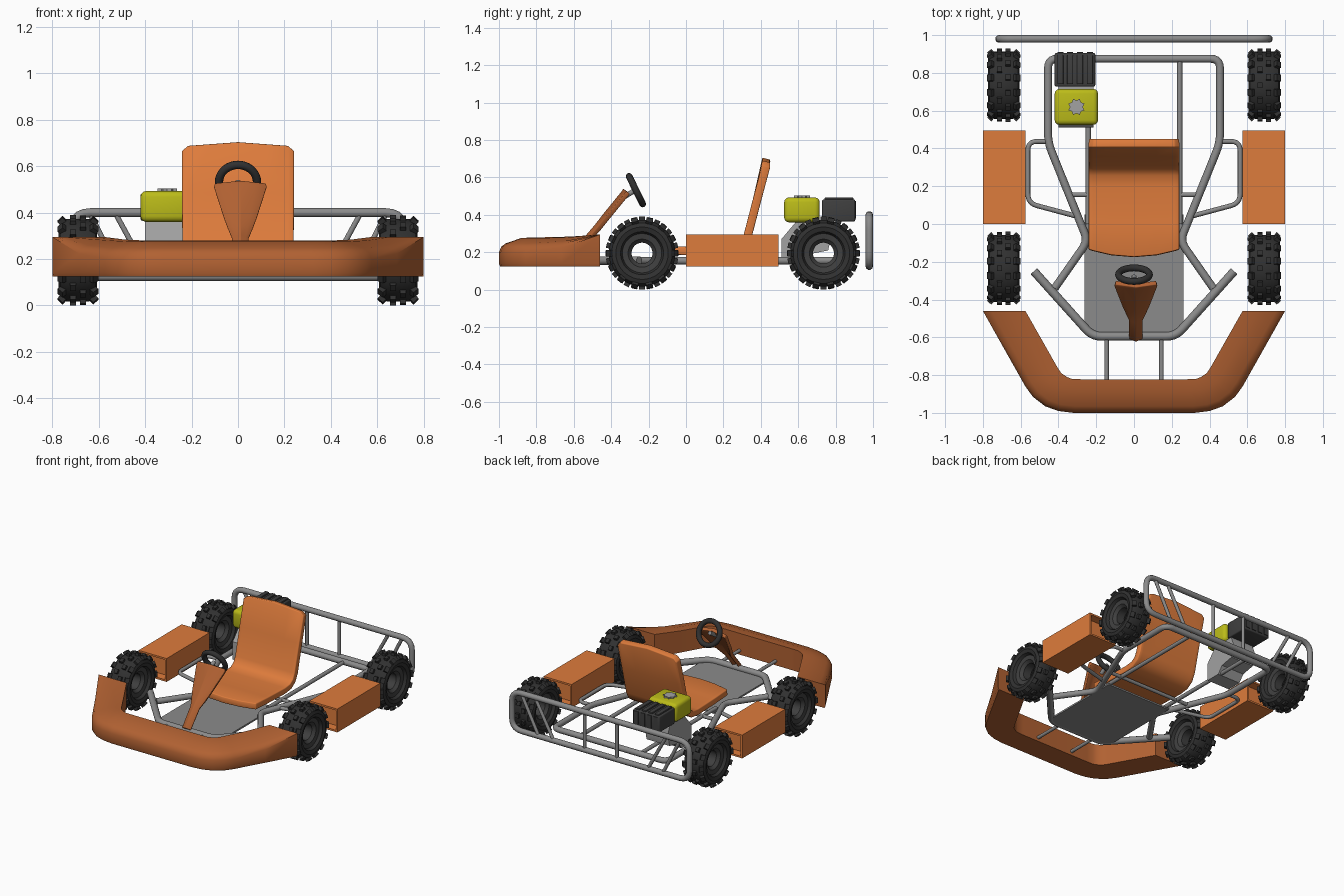
import bpy, bmesh, math
from mathutils import Vector, Matrix

if "Cube" in bpy.data.objects:
    bpy.data.objects.remove(bpy.data.objects["Cube"])


def mat(name, r, g, b):
    m = bpy.data.materials.new(name)
    m.diffuse_color = (r, g, b, 1)
    m.use_nodes = True
    m.node_tree.nodes["Principled BSDF"].inputs["Base Color"].default_value = m.diffuse_color
    return m


ORANGE = mat("orange", .73, .2, .045)
RUST = mat("dark orange", .44, .12, .032)
YELLOW = mat("yellow", .5, .5, .01)
GREY = mat("frame grey", .26, .26, .26)
LIGHT = mat("engine grey", .36, .36, .36)
TYRE = mat("tyre black", .03, .03, .03)
RIM = mat("rim black", .05, .05, .05)


def finish(bm, name, *mats, angle=40):
    bmesh.ops.recalc_face_normals(bm, faces=bm.faces)
    me = bpy.data.meshes.new(name)
    bm.to_mesh(me)
    bm.free()
    ob = bpy.data.objects.new(name, me)
    bpy.context.collection.objects.link(ob)
    for m in mats:
        me.materials.append(m)
    smooth(ob, angle)
    return ob


def smooth(ob, angle=40):
    bpy.ops.object.select_all(action='DESELECT')
    ob.select_set(True)
    bpy.context.view_layer.objects.active = ob
    bpy.ops.object.shade_smooth_by_angle(angle=math.radians(angle))


def add_box(bm, lo, hi, bevel=0):
    lo, hi = Vector(lo), Vector(hi)
    size = hi - lo
    vs = bmesh.ops.create_cube(bm, size=1, matrix=Matrix.Translation((lo + hi) / 2) @ Matrix.Diagonal((*size, 1)))['verts']
    if bevel:
        edges = list({e for v in vs for e in v.link_edges})
        bmesh.ops.bevel(bm, geom=edges, offset=bevel, segments=3, affect='EDGES', profile=.5)


def box(name, lo, hi, m, bevel=0):
    bm = bmesh.new()
    add_box(bm, lo, hi, bevel)
    return finish(bm, name, m)


def prism(name, pts, vec, m):
    bm = bmesh.new()
    f = bm.faces.new([bm.verts.new(p) for p in pts])
    ext = bmesh.ops.extrude_face_region(bm, geom=[f])['geom']
    bmesh.ops.translate(bm, vec=vec, verts=[v for v in ext if isinstance(v, bmesh.types.BMVert)])
    return finish(bm, name, m)


def loft(name, rows, m, closed=False):
    """Skin rows of points; closed rows make a solid with end caps."""
    bm = bmesh.new()
    rv = [[bm.verts.new(p) for p in r] for r in rows]
    n = len(rows[0])
    for a, b in zip(rv, rv[1:]):
        for i in range(n if closed else n - 1):
            j = (i + 1) % n
            bm.faces.new((a[i], a[j], b[j], b[i]))
    if closed:
        bm.faces.new(rv[0])
        bm.faces.new(rv[-1])
    return finish(bm, name, m)


def tube(name, pts, r, m=GREY, fillet=.05, cyclic=False):
    pts = [Vector(p) for p in pts]
    out, n = [], len(pts)
    for i, p in enumerate(pts):
        if not cyclic and i in (0, n - 1):
            out.append(p)
            continue
        a, b = pts[i - 1] - p, pts[(i + 1) % n] - p
        d = min(fillet, a.length * .45, b.length * .45)
        a, b = p + a.normalized() * d, p + b.normalized() * d
        for k in range(6):
            t = k / 5
            out.append(a * (1 - t) ** 2 + p * 2 * t * (1 - t) + b * t * t)
    cu = bpy.data.curves.new(name, 'CURVE')
    cu.dimensions = '3D'
    cu.bevel_depth, cu.bevel_resolution, cu.use_fill_caps = r, 3, True
    sp = cu.splines.new('POLY')
    sp.points.add(len(out) - 1)
    for q, p in zip(sp.points, out):
        q.co = (*p, 1)
    sp.use_cyclic_u = cyclic
    cu.materials.append(m)
    ob = bpy.data.objects.new(name, cu)
    bpy.context.collection.objects.link(ob)
    bpy.ops.object.select_all(action='DESELECT')
    ob.select_set(True)
    bpy.context.view_layer.objects.active = ob
    bpy.ops.object.convert(target='MESH')
    smooth(bpy.context.object)


def solid(ob, thick, bevel):
    s = ob.modifiers.new("solid", 'SOLIDIFY')
    s.thickness, s.offset = thick, 0
    b = ob.modifiers.new("bevel", 'BEVEL')
    b.width, b.segments = bevel, 2


# Wheels: lathed tyre and open rim with tread lugs
half = [(.03, .056), (.05, .075), (.055, .105), (.075, .115), (.083, .14), (.076, .162), (.05, .178)]
prof = half + [(-x, r) for x, r in reversed(half)]
N = 42
for wy, end in ((-.235, "front"), (.735, "rear")):
    for side in (-1, 1):
        bm = bmesh.new()
        ring = [[bm.verts.new((x, r * math.cos(2 * math.pi * i / N), r * math.sin(2 * math.pi * i / N)))
                 for x, r in prof] for i in range(N)]
        for i in range(N):
            for j in range(len(prof)):
                k = (j + 1) % len(prof)
                f = bm.faces.new((ring[i][j], ring[i][k], ring[(i + 1) % N][k], ring[(i + 1) % N][j]))
                f.material_index = int(max(math.hypot(v.co.y, v.co.z) for v in f.verts) < .11)
        for i in range(28):
            rot = Matrix.Rotation(2 * math.pi * i / 28, 4, 'X')
            s = 1 if i % 2 else -1
            lugs = [(s * .022, .183, 0, (.026, .03, .024))]
            if i % 2:
                lugs += [(q * .066, .17, q * .75, (.03, .036, .032)) for q in (-1, 1)]
            for x, r, tilt, size in lugs:
                bmesh.ops.create_cube(bm, size=1, matrix=rot @ Matrix.Translation((x, 0, r)) @
                                      Matrix.Rotation(tilt, 4, 'Y') @ Matrix.Diagonal((*size, 1)))
        w = finish(bm, f"{end}_wheel", TYRE, RIM, angle=35)
        w.location = (side * .69, wy, .195)

# Front bumper: tapered section swept round the nose
stations = [((.8, -.46), (.575, -.46), 0), ((.685, -.665), (.487, -.615), .75), ((.575, -.86), (.405, -.76), 1),
            ((.535, -.915), (.385, -.79), 1), ((.47, -.965), (.355, -.81), 1), ((.4, -.99), (.33, -.82), 1),
            ((.32, -1), (.28, -.822), 1)]
full = [((-o[0], o[1]), (-i[0], i[1]), k) for o, i, k in stations] + stations[::-1]
section = [(0, .125), (.97, .125), (1, .14), (1, .2), (.93, .23), (.8, .247), (.35, .275), (0, .28)]
rows = []
for o, i, k in full:
    rows.append([(i[0] + (o[0] - i[0]) * t, i[1] + (o[1] - i[1]) * t,
                  z if z < .19 else z * k + .295 * (1 - k)) for t, z in section])
loft("front_bumper", rows, RUST, closed=True)

# Side pods with recessed ends
for s in (-1, 1):
    bm = bmesh.new()
    add_box(bm, (min(s * .575, s * .8), 0, .125), (max(s * .575, s * .8), .495, .295))
    bmesh.ops.recalc_face_normals(bm, faces=bm.faces)
    ends = [f for f in bm.faces if abs(f.normal.y) > .9]
    bmesh.ops.inset_individual(bm, faces=ends, thickness=.018)
    bmesh.ops.inset_individual(bm, faces=ends, thickness=.002, depth=-.06)
    finish(bm, "side_pod", ORANGE)

# Chassis tubes
Z = .155
tube("main_frame", [(.42, -.34, Z), (.245, -.09, Z), (.455, .43, Z), (.455, .875, Z),
                    (-.455, .875, Z), (-.455, .43, Z), (-.245, -.09, Z), (-.42, -.34, Z)], .021)
tube("front_frame", [(-.53, -.25, Z), (-.22, -.595, Z), (.22, -.595, Z), (.53, -.25, Z)], .023)
tube("cross_bar", [(-.33, .155, Z), (.33, .155, Z)], .013)
for s in (-1, 1):
    tube("inner_rail", [(s * .242, .87, Z), (s * .242, 0, Z)], .014)
    tube("pod_support", [(s * .455, .437, Z), (s * .562, .437, Z), (s * .562, .11, Z), (s * .3, .04, Z)], .013)
    tube("bumper_strut", [(s * .145, -.59, Z), (s * .145, -.84, Z)], .012)

# Rear guard with bars
tube("rear_guard", [(-.715, .98, .125), (.715, .98, .125), (.715, .98, .4), (-.715, .98, .4)], .02,
     fillet=.08, cyclic=True)
for s in (-1, 1):
    for top, low in ((.13, .13), (.53, .38), (.64, .5)):
        tube("guard_bar", [(s * low, .98, .125), (s * top, .98, .4)], .012)

# Floor plate
prism("floor", [(-.262, .05, .135), (-.262, -.54, .135), (-.21, -.595, .135), (.21, -.595, .135),
                (.262, -.54, .135), (.262, .05, .135)], (0, 0, .012), GREY)

# Seat: bent shell with pointed front and arched top
path = [(-.135, .215), (0, .207), (.2, .2), (.265, .208), (.305, .235), (.328, .28), (.38, .48), (.43, .685)]
cols = [-.24, -.215, -.12, 0, .12, .215, .24]
rows = []
for i, (y, z) in enumerate(path):
    row = []
    for x in cols:
        u = abs(x) / .24
        dy = -.04 * (1 - u * u) if i == 0 else 0
        dz = (.015 - .018 * u - (.022 if u > .95 else 0)) if i == len(path) - 1 else 0
        row.append((x, y + dy, z + dz))
    rows.append(row)
solid(loft("seat", rows, ORANGE), .045, .006)

# Steering fairing: flared panel
rows = []
for y, z, w in ((-.6, .165, .03), (-.5, .285, .032), (-.465, .325, .05), (-.43, .37, .068), (-.32, .505, .112),
                (-.31, .52, .108)):
    rows.append([(.01 + w * u, y - .015 * (1 - abs(u)), z + .012 * (1 - abs(u))) for u in (-1, -.55, 0, .55, 1)])
solid(loft("steering_fairing", rows, RUST), .025, .004)
tube("steering_column", [(0, -.34, .49), (0, -.275, .53)], .014)

# Steering wheel
bpy.ops.mesh.primitive_torus_add(major_radius=.082, minor_radius=.018, major_segments=36, minor_segments=12,
                                 location=(0, -.268, .532), rotation=(math.radians(-64), 0, 0))
ring = bpy.context.object
ring.name = "steering_wheel"
ring.data.materials.append(TYRE)
smooth(ring)

# Engine: block, yellow tank with star cap, black ribbed exhaust box
prism("engine_block", [(-.4, y, z) for y, z in ((.51, .14), (.51, .27), (.59, .365), (.755, .365), (.78, .3),
                                               (.76, .21), (.66, .19), (.62, .14))], (.185, 0, 0), LIGHT)
box("fuel_tank", (-.42, .525, .36), (-.19, .715, .493), YELLOW, .025)
star = [(-.305 + r * math.cos(math.pi * i / 8), .62 + r * math.sin(math.pi * i / 8), .485)
        for i in range(16) for r in [.046 if i % 2 else .034]]
prism("tank_cap", star, (0, 0, .018), LIGHT)
box("exhaust_box", (-.42, .728, .365), (-.205, .905, .482), RIM, .008)
for i in range(4):
    x = -.39 + i * .052
    box("exhaust_rib", (x - .016, .74, .475), (x + .016, .895, .492), RIM, .004)
    box("exhaust_rear_rib", (x - .016, .9, .38), (x + .016, .91, .475), RIM)
